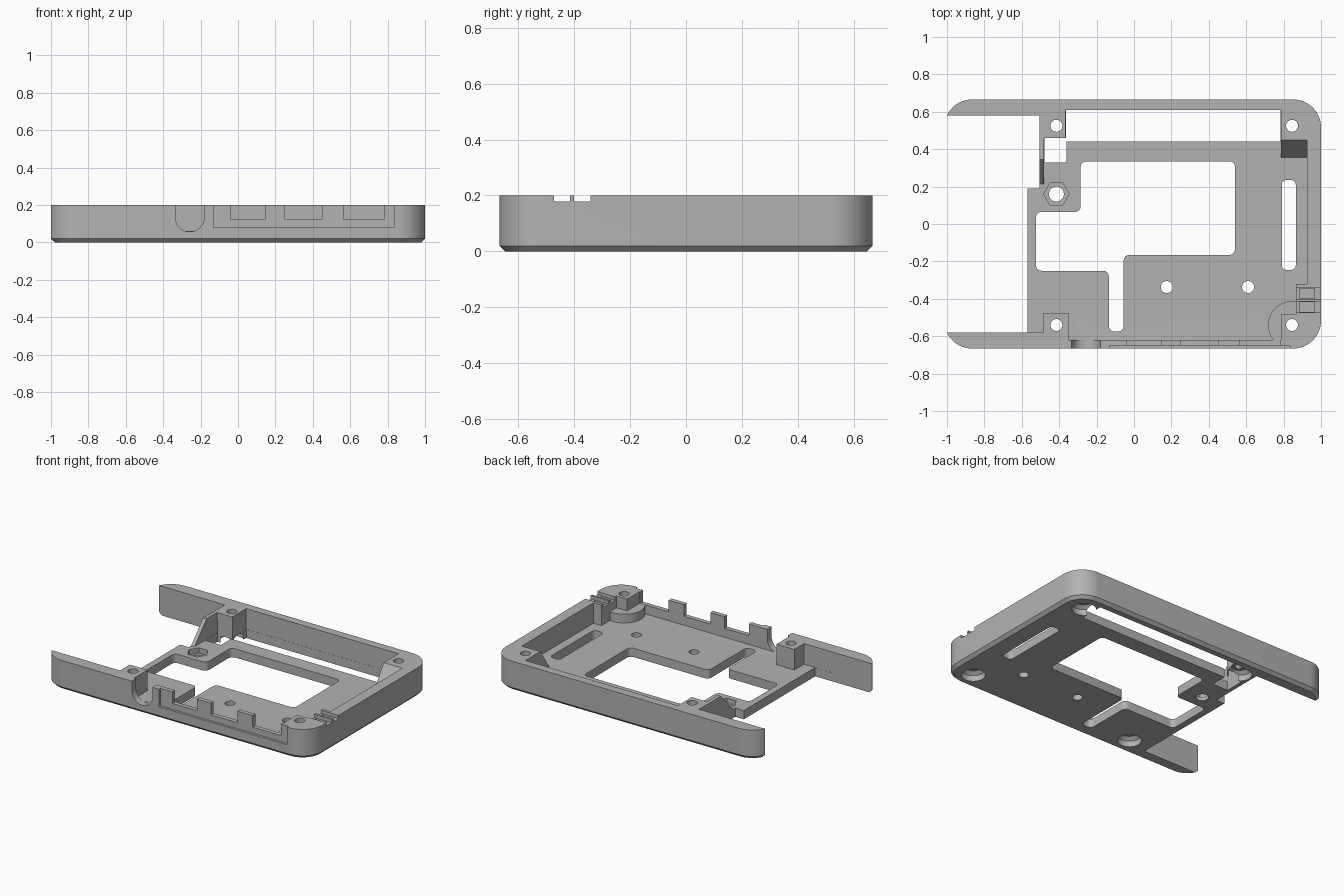
import bpy, bmesh, math
from mathutils import Vector, Matrix

cube = bpy.data.objects.get("Cube")
if cube:
    bpy.data.objects.remove(cube, do_unlink=True)

grey = bpy.data.materials.new("grey plastic")
grey.use_nodes = True
COLOUR = (0.45, 0.45, 0.45, 1)
grey.diffuse_color = COLOUR
grey.node_tree.nodes["Principled BSDF"].inputs["Base Color"].default_value = COLOUR

TOP, FLOOR, OVER, UNDER = 0.2, 0.06, 0.3, -0.1


def fillet(points, radius, steps=6):
    """Round every corner of a polygon."""
    pts = [Vector(p) for p in points]
    out = []
    for i, p in enumerate(pts):
        a = (pts[i - 1] - p).normalized()
        b = (pts[(i + 1) % len(pts)] - p).normalized()
        half = math.acos(a.dot(b)) / 2
        centre = p + (a + b).normalized() * (radius / math.sin(half))
        start = p + a * (radius / math.tan(half)) - centre
        end = p + b * (radius / math.tan(half)) - centre
        for k in range(steps + 1):
            out.append(centre + start.lerp(end, k / steps).normalized() * radius)
    return out


def rect(x0, x1, y0, y1):
    return [(x0, y0), (x1, y0), (x1, y1), (x0, y1)]


def circle(x, y, r, n=32):
    return [(x + r * math.cos(math.tau * k / n),
             y + r * math.sin(math.tau * k / n)) for k in range(n)]


def loft(name, layers):
    """Solid through stacked outlines, given as (z, outline)."""
    bm = bmesh.new()
    rings = [[bm.verts.new((p[0], p[1], z)) for p in outline] for z, outline in layers]
    for low, high in zip(rings, rings[1:]):
        for i in range(len(low)):
            bm.faces.new((low[i - 1], low[i], high[i], high[i - 1]))
    bm.faces.new(rings[0])
    bm.faces.new(rings[-1])
    bmesh.ops.recalc_face_normals(bm, faces=bm.faces)
    mesh = bpy.data.meshes.new(name)
    bm.to_mesh(mesh)
    bm.free()
    mesh.materials.append(grey)
    obj = bpy.data.objects.new(name, mesh)
    bpy.context.collection.objects.link(obj)
    return obj


def prism(outline, z0=UNDER, z1=OVER):
    return loft("cutter", [(z0, outline), (z1, outline)])


def cut(target, cutter):
    """Subtract the cutter and remove it."""
    cutter.hide_render = True
    mod = target.modifiers.new("cut", "BOOLEAN")
    mod.operation = "DIFFERENCE"
    mod.solver = "EXACT"
    mod.object = cutter
    bpy.context.view_layer.objects.active = target
    bpy.ops.object.modifier_apply(modifier=mod.name)
    bpy.data.objects.remove(cutter, do_unlink=True)


def turned(obj, axes):
    """Point a prism's local axes along the given directions."""
    obj.data.transform(Matrix(axes).transposed().to_4x4())
    bm = bmesh.new()
    bm.from_mesh(obj.data)
    bmesh.ops.recalc_face_normals(bm, faces=bm.faces)
    bm.to_mesh(obj.data)
    bm.free()
    return obj


def along_x(outline, x0, x1):
    return turned(prism(outline, x0, x1), ((0, 1, 0), (0, 0, 1), (1, 0, 0)))


def along_y(outline, y0, y1):
    return turned(prism(outline, y0, y1), ((1, 0, 0), (0, 0, 1), (0, 1, 0)))


# Outer shell with a chamfered lower edge
def shell(inset):
    e = 0.666 - inset
    return fillet(rect(-1.015 + inset, 1 - inset, -e, e), 0.15 - inset, 12)


tray = loft("case_tray", [(0, shell(0.02)), (0.02, shell(0)), (TOP, shell(0))])

# Cavity above the floor, leaving walls, posts and the rib
cavity = prism([(-0.7, -0.58), (-0.485, -0.58), (-0.485, -0.475), (-0.35, -0.475),
                (-0.35, -0.62), (0.785, -0.62), (0.785, -0.485), (0.925, -0.485),
                (0.925, 0.355), (0.785, 0.355), (0.785, 0.61), (-0.365, 0.61),
                (-0.365, 0.46), (-0.48, 0.46), (-0.48, 0.205), (-0.7, 0.205)], FLOOR)
# Round step and cable clip left standing in the front corner
cut(cavity, prism(circle(0.845, -0.54, 0.128, 48), 0, 0.12))
cut(cavity, prism(rect(0.865, 0.99, -0.55, -0.322), 0, TOP + 0.01))
cut(tray, cavity)

# Open left end
cut(tray, prism([(-1.2, -0.579), (-0.57, -0.579), (-0.57, 0.19), (-0.505, 0.19),
                 (-0.505, 0.579), (-1.2, 0.579)]))

# Sloped rib and sloped corner block
cut(tray, along_x([(0.2, FLOOR), (0.215, FLOOR), (0.345, TOP), (0.345, OVER), (0.2, OVER)],
                  -0.53, -0.47))
cut(tray, along_x([(0.354, FLOOR), (0.45, TOP), (0.45, OVER), (0.354, OVER)], 0.78, 0.925))

# Large floor opening, rear slot and side slot
opening = [(-0.285, 0.335), (0.54, 0.335), (0.54, -0.165), (-0.055, -0.165),
           (-0.055, -0.575), (-0.135, -0.575), (-0.135, -0.25), (-0.525, -0.25),
           (-0.525, 0.065), (-0.285, 0.065)]
cut(tray, prism(fillet(opening, 0.03), z1=0.15))
cut(tray, prism([(-0.36, 0.44), (0.784, 0.44), (0.784, 0.609), (-0.364, 0.609),
                 (-0.364, 0.461), (-0.479, 0.461), (-0.479, 0.33), (-0.36, 0.33)], z1=0.15))
cut(tray, prism(fillet(rect(0.79, 0.865, -0.245, 0.235), 0.025), z1=0.15))

# Corner screw holes with counterbores below
for x in (-0.415, 0.845):
    for y in (-0.54, 0.525):
        cut(tray, prism(circle(x, y, 0.032)))
        cut(tray, loft("cutter", [(UNDER, circle(x, y, 0.075)), (0.04, circle(x, y, 0.075)),
                                  (0.06, circle(x, y, 0.05))]))

# Floor screw holes and hexagonal nut pocket
for x, y, r in ((0.175, -0.337, 0.032), (0.61, -0.337, 0.032), (-0.415, 0.16, 0.04)):
    cut(tray, prism(circle(x, y, r), z1=0.15))
cut(tray, prism(circle(-0.415, 0.16, 0.068, 6), 0.025, 0.15))

# Front wall: shallow recess, three port notches and a round-bottomed notch
cut(tray, prism(rect(-0.13, 0.835, -0.7, -0.65), 0.08))
for x0, x1 in ((-0.04, 0.145), (0.25, 0.45), (0.565, 0.78)):
    cut(tray, prism(rect(x0, x1, -0.71, -0.61), 0.121))
arc = [(-0.2575 + 0.0775 * math.cos(math.pi * (1 + k / 16)),
        0.134 + 0.0775 * math.sin(math.pi * (1 + k / 16))) for k in range(17)]
cut(tray, along_y(arc + [(-0.18, OVER), (-0.335, OVER)], -0.71, -0.619))

# Cable clip: shallow grooves through the wall and deeper pockets inside
for y0, y1 in ((-0.472, -0.415), (-0.4, -0.342)):
    cut(tray, prism(rect(0.84, 1.1, y0, y1), 0.178))
    cut(tray, prism(rect(0.885, 0.965, y0 + 0.002, y1 - 0.002), 0.13))

# Smooth rounds, sharp edges
bpy.ops.object.select_all(action="DESELECT")
tray.select_set(True)
bpy.context.view_layer.objects.active = tray
bpy.ops.object.shade_smooth_by_angle(angle=math.radians(30))
